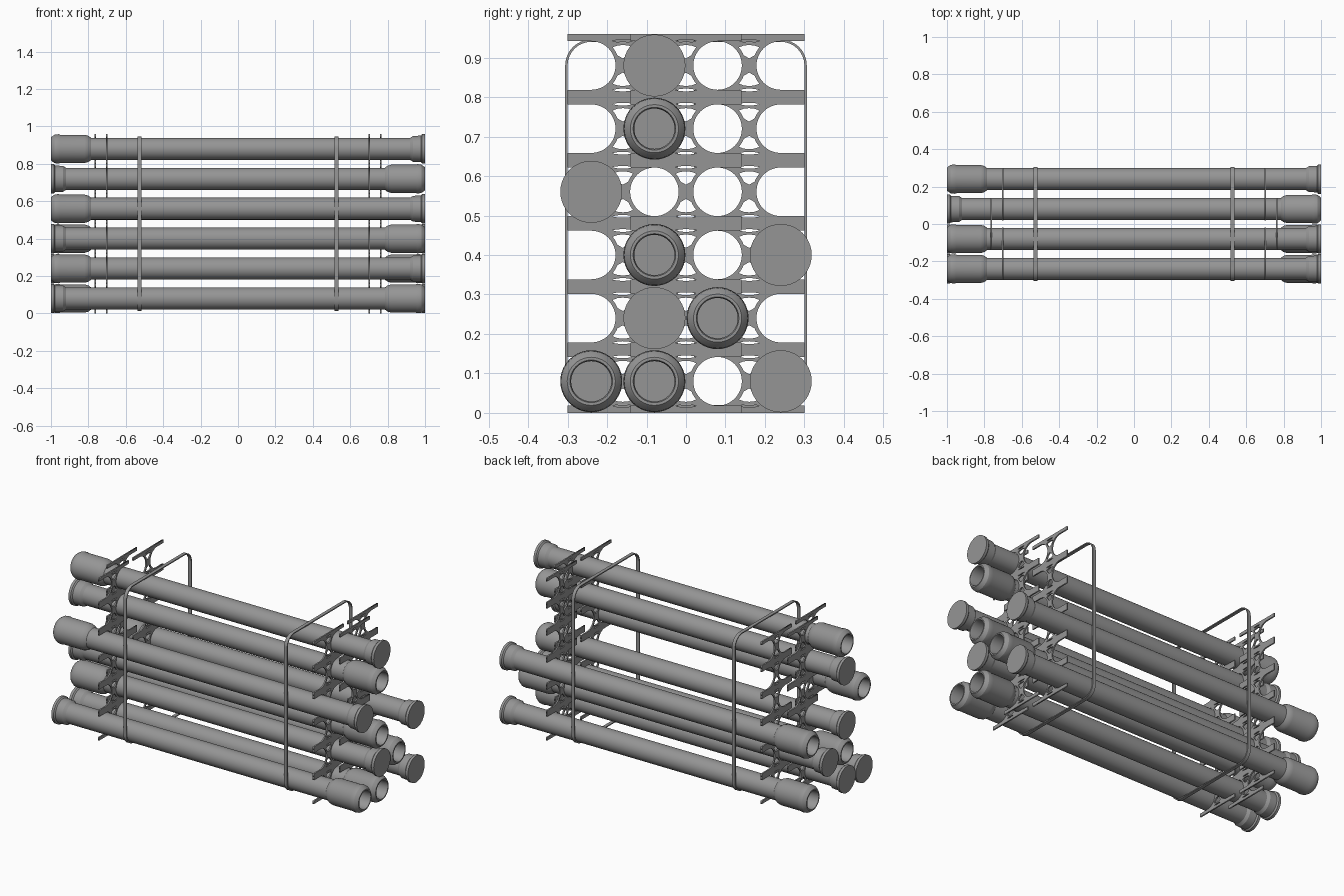
import bpy, bmesh
from math import sin, cos, pi, radians, sqrt

if "Cube" in bpy.data.objects:
    bpy.data.objects.remove(bpy.data.objects["Cube"])

PITCH = 0.16
COL_Y = [-0.24, -0.08, 0.08, 0.24]

# Dark grey plastic
grey = bpy.data.materials.new("dark_grey")
grey.diffuse_color = (0.3, 0.3, 0.3, 1)
grey.use_nodes = True
grey.node_tree.nodes["Principled BSDF"].inputs["Base Color"].default_value = grey.diffuse_color


def link(name, data, loc=(0, 0, 0), rot=(0, 0, 0)):
    ob = bpy.data.objects.new(name, data)
    ob.location, ob.rotation_euler = loc, rot
    bpy.context.collection.objects.link(ob)
    return ob


def lathe_mesh(name, profile, n=40):
    """Revolve (x, r) points around the x axis."""
    bm = bmesh.new()
    rings = []
    for x, r in profile:
        rings.append([bm.verts.new((x, r * cos(2 * pi * i / n), r * sin(2 * pi * i / n)))
                      for i in range(n)])
    for a, b in zip(rings, rings[1:]):
        for i in range(n):
            j = (i + 1) % n
            bm.faces.new((a[i], a[j], b[j], b[i]))
    bm.faces.new(rings[0])
    bm.faces.new(rings[-1])
    bmesh.ops.recalc_face_normals(bm, faces=bm.faces)
    for f in bm.faces:
        f.smooth = True
    for e in bm.edges:
        if len(e.link_faces) == 2 and e.calc_face_angle() > radians(25):
            e.smooth = False
    me = bpy.data.meshes.new(name)
    bm.to_mesh(me)
    bm.free()
    me.materials.append(grey)
    return me


def plate_mesh(name, loops, thickness):
    """Flat plate from an outer loop and hole loops, extruded."""
    cu = bpy.data.curves.new(name, 'CURVE')
    cu.dimensions, cu.fill_mode = '2D', 'BOTH'
    cu.extrude = thickness / 2
    for pts in loops:
        sp = cu.splines.new('POLY')
        sp.points.add(len(pts) - 1)
        for p, (u, v) in zip(sp.points, pts):
            p.co = (u, v, 0, 1)
        sp.use_cyclic_u = True
    tmp = link(name + "_tmp", cu)
    bpy.context.view_layer.update()
    dg = bpy.context.evaluated_depsgraph_get()
    me = bpy.data.meshes.new_from_object(tmp.evaluated_get(dg))
    bpy.data.objects.remove(tmp)
    me.materials.clear()
    me.materials.append(grey)
    return me


def arc(cx, cy, r, a0, a1, n):
    return [(cx + r * cos(radians(a0 + (a1 - a0) * i / n)),
             cy + r * sin(radians(a0 + (a1 - a0) * i / n))) for i in range(n + 1)]


# Pipes: capped spigot at -x, open socket at +x
pipe = lathe_mesh("pipe", [
    (-1, 0.0785), (-0.985, 0.0785), (-0.978, 0.071), (-0.935, 0.069), (-0.92, 0.059),
    (0.785, 0.059), (0.80, 0.070), (0.82, 0.0755), (0.95, 0.0755), (0.96, 0.0785),
    (0.98, 0.076), (0.995, 0.066), (1, 0.061), (1, 0.054), (0.99, 0.051), (0.80, 0.051)])
# (column, row, direction of the socket)
LAYOUT = [(0, 0, 1), (1, 0, 1), (3, 0, -1), (1, 1, -1), (2, 1, 1),
          (1, 2, 1), (3, 2, -1), (0, 3, -1), (1, 4, 1), (1, 5, -1)]
for c, r, d in LAYOUT:
    link("pipe", pipe, (0, COL_Y[c], PITCH * (r + 0.5)), (0, 0, 0 if d > 0 else pi))

# Spacer piece: saddle on each side, flat bars above and below
R, W, H = 0.0615, 0.14, 0.08
right = [(W, -H), (W, -R)] + arc(0.08, 0, R, 270, 90, 24) + [(W, R), (W, H)]
outline = right + [(-u, -v) for u, v in right]


def slit(s):
    # thin lens under the bar
    top = [(0.027 * t / 5, s * (0.0655 - 0.003 * (t / 5) ** 2)) for t in range(-5, 6)]
    low = [(0.027 * t / 5, s * (0.0585 + 0.004 * (t / 5) ** 2)) for t in range(4, -5, -1)]
    return top + low


def window(s):
    # curved triangle between the struts
    side = [(0.08 - sqrt(0.071 ** 2 - v * v), v) for v in (0.026, 0.031, 0.036, 0.041, 0.046)]
    pts = [(0, 0.018)] + side + [(0.014, 0.0505), (0, 0.052), (-0.014, 0.0505)]
    pts += [(-u, v) for u, v in reversed(side)]
    return [(u, s * v) for u, v in pts]


spacer = plate_mesh("spacer", [outline, slit(1), slit(-1), window(1), window(-1)], 0.008)
STAND = (pi / 2, 0, pi / 2)
for side in (-1, 1):
    for row in range(6):
        z = PITCH * (row + 0.5)
        for x, y in ((0.703, -0.16), (0.703, 0.16), (0.762, 0)):
            link("spacer", spacer, (side * x, y, z), STAND)


# Straps around the bundle
def rounded(r):
    return (arc(0.24, 0.88, r, 0, 90, 8) + arc(-0.24, 0.88, r, 90, 180, 8)
            + arc(-0.24, 0.08, r, 180, 270, 8) + arc(0.24, 0.08, r, 270, 360, 8))


strap = plate_mesh("strap", [rounded(0.066), rounded(0.060)], 0.02)
for side in (-1, 1):
    link("strap", strap, (side * 0.526, 0, 0), STAND)
